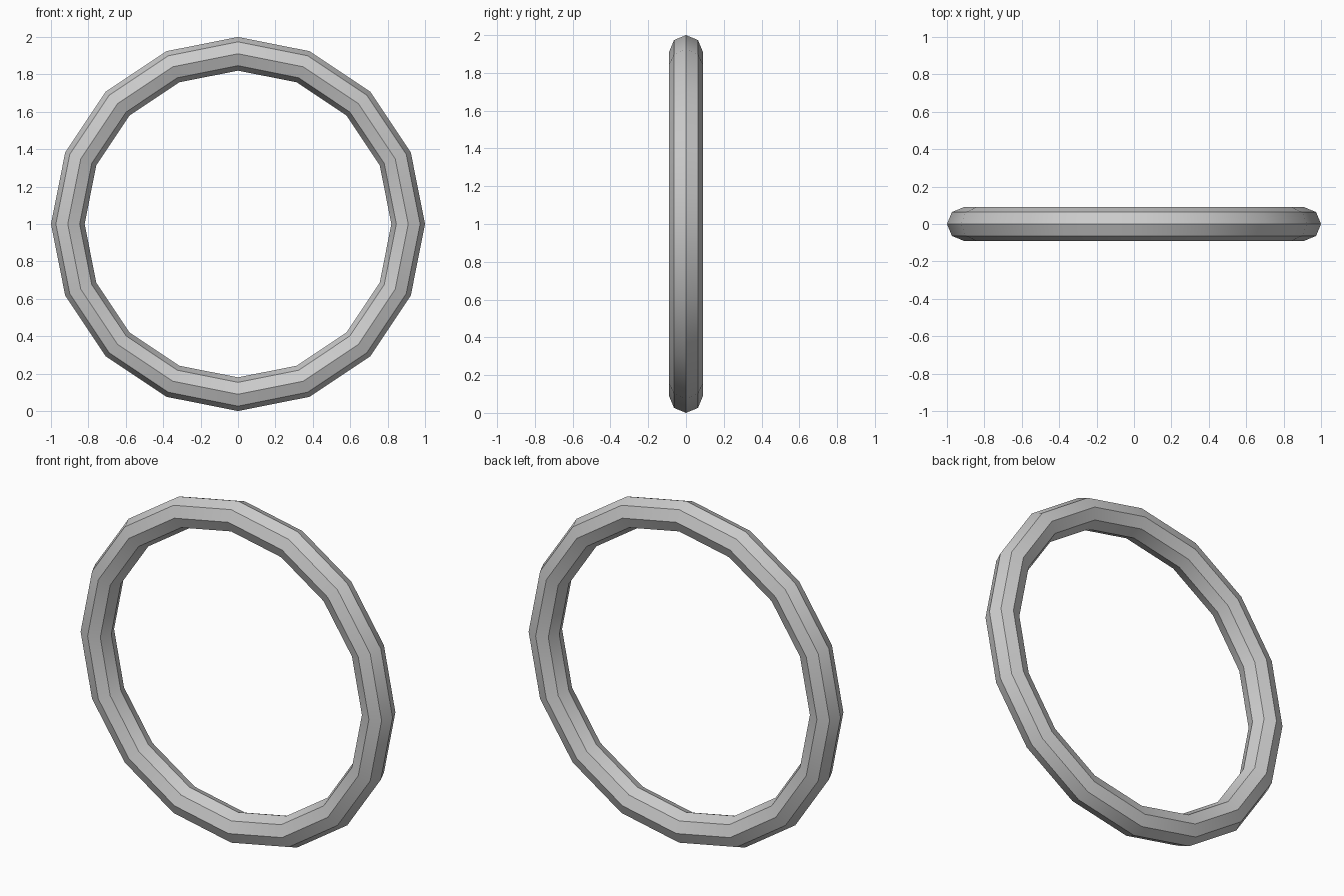
import bpy
import math

if "Cube" in bpy.data.objects:
    bpy.data.objects.remove(bpy.data.objects["Cube"])

# Upright ring: 16 segments around, octagonal cross-section
bpy.ops.mesh.primitive_torus_add(
    major_segments=16, minor_segments=8,
    major_radius=0.91, minor_radius=0.09,
    location=(0, 0, 1), rotation=(math.pi / 2, 0, 0))
ring = bpy.context.object
ring.name = "ring"
bpy.ops.object.transform_apply(location=True, rotation=True, scale=True)

# Smooth around the ring, crisp edges between the octagon's sides
bpy.ops.object.shade_smooth_by_angle(angle=math.radians(30))
